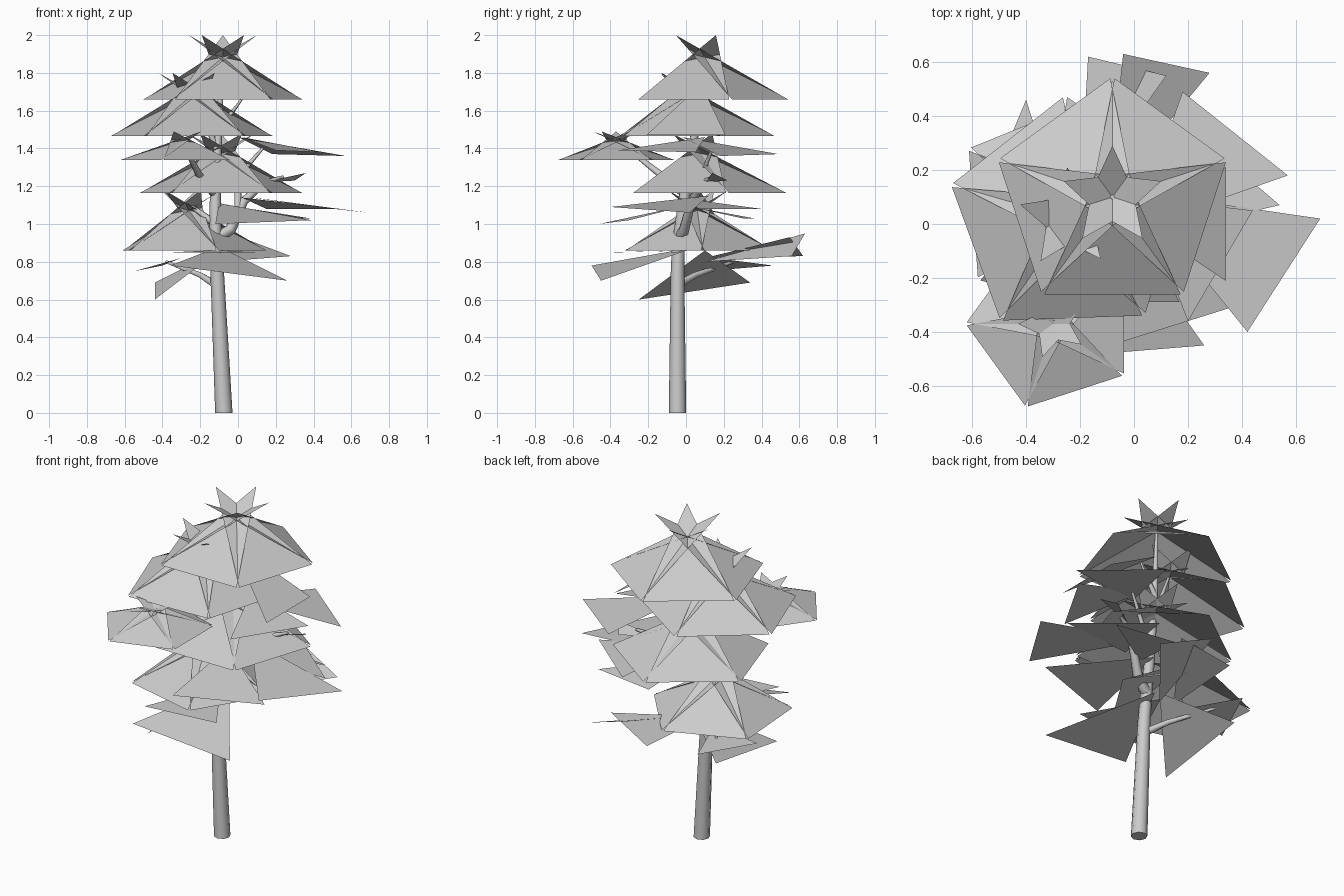
import bpy, bmesh
from math import cos, sin, radians
from mathutils import Vector


def finish(name, bm, smooth=False):
    me = bpy.data.meshes.new(name)
    bm.to_mesh(me)
    bm.free()
    ob = bpy.data.objects.new(name, me)
    bpy.context.collection.objects.link(ob)
    if smooth:
        for p in me.polygons:
            p.use_smooth = len(p.vertices) == 4
    return ob


def limb(name, path, sides=8):
    """Tapered tube through (x, y, z, radius) points."""
    bm = bmesh.new()
    pts = [Vector(p[:3]) for p in path]
    rings = []
    for i, p in enumerate(pts):
        d = (pts[min(i + 1, len(pts) - 1)] - pts[max(i - 1, 0)]).normalized()
        if i == 0 and p.z == 0:
            d = Vector((0, 0, 1))
        q = Vector((0, 0, 1)).rotation_difference(d)
        rings.append([bm.verts.new(p + q @ Vector((cos(a), sin(a), 0)) * path[i][3])
                      for a in (radians(360 * k / sides) for k in range(sides))])
    for a, b in zip(rings, rings[1:]):
        for k in range(sides):
            n = (k + 1) % sides
            bm.faces.new((a[k], a[n], b[n], b[k]))
    bm.faces.new(rings[0][::-1])
    bm.faces.new(rings[-1])
    return finish(name, bm, True)


def canopy(name, centre, r, bottom, top, phase, tip=0.19):
    """Five triangles on a pentagon, each tip crossing over the middle."""
    bm = bmesh.new()
    cx, cy = centre

    def at(deg, dist, z):
        a = radians(deg)
        return bm.verts.new((cx + dist * cos(a), cy + dist * sin(a), z))

    for k in range(5):
        a = phase + 72 * k
        bm.faces.new((at(a + 180, tip, top), at(a - 35, r, bottom), at(a + 35, r, bottom)))
    return finish(name, bm)


def leaves(name, tris):
    bm = bmesh.new()
    for t in tris:
        f = bm.faces.new([bm.verts.new(p) for p in t])
        f.normal_update()
        if f.normal.z < 0:
            f.normal_flip()
    return finish(name, bm)


# Trunk and branches
limb("trunk", [(-0.075, -0.045, 0, 0.046), (-0.11, -0.045, 0.74, 0.036),
               (-0.12, -0.04, 0.9, 0.034), (-0.12, 0.0, 1.2, 0.028),
               (-0.1, 0.06, 1.55, 0.018), (-0.08, 0.1, 1.89, 0.008)])
for i, path in enumerate([
    [(-0.11, -0.03, 0.93, 0.032), (-0.04, -0.01, 0.97, 0.03), (0.03, 0.03, 1.12, 0.024),
     (0.14, 0.09, 1.22, 0.016), (0.24, 0.14, 1.25, 0.008)],
    [(0.0, 0.01, 1.08, 0.02), (0.0, 0.08, 1.25, 0.016), (0.13, 0.14, 1.4, 0.008)],
    [(-0.12, -0.04, 0.68, 0.022), (-0.2, 0.05, 0.73, 0.016), (-0.38, 0.25, 0.8, 0.008)],
    [(-0.12, 0.0, 1.15, 0.022), (-0.2, -0.12, 1.25, 0.02), (-0.3, -0.36, 1.44, 0.008)],
    [(-0.12, -0.02, 1.0, 0.022), (-0.2, 0.0, 1.06, 0.015), (-0.27, 0.05, 1.11, 0.008)],
    [(-0.11, 0.04, 1.4, 0.018), (-0.18, 0.03, 1.55, 0.012), (-0.24, 0.02, 1.7, 0.007)],
    [(-0.1, 0.06, 1.5, 0.016), (0.02, 0.08, 1.66, 0.006)],
]):
    limb(f"branch_{i + 1}", path, 6)

# Drooping pentagonal foliage tiers
canopy("foliage_top", (-0.08, 0.1), 0.44, 1.66, 2.0, -90)
canopy("foliage_upper", (-0.24, 0.02), 0.45, 1.465, 1.8, -88)
canopy("foliage_front_left", (-0.3, -0.37), 0.32, 1.34, 1.49, -72, 0.13)
canopy("foliage_middle", (-0.09, 0.08), 0.45, 1.165, 1.48, -90)
canopy("foliage_lower_left", (-0.26, 0.06), 0.41, 0.86, 1.18, -104, 0.17)

# Loose leaves on the right and at the bottom
leaves("right_leaves", [
    [(-0.1, 0.08, 1.74), (0.34, -0.21, 1.47), (0.34, 0.21, 1.47)],
    [(0.0, -0.02, 1.46), (0.18, 0.49, 1.37), (0.57, 0.18, 1.36)],
    [(0.02, 0.1, 1.46), (0.20, -0.36, 1.39), (0.44, 0.05, 1.38)],
    [(0.0, 0.12, 1.15), (0.42, -0.40, 1.09), (0.69, 0.02, 1.06)],
    [(-0.1, 0.05, 1.11), (-0.12, -0.46, 1.0), (0.39, -0.3, 1.02)],
    [(0.02, -0.05, 1.14), (0.15, 0.40, 1.08), (0.54, 0.07, 1.08)],
    [(0.13, 0.1, 1.22), (0.36, 0.14, 1.27), (0.3, 0.22, 1.23)],
    [(-0.06, -0.02, 1.1), (0.0, 0.36, 1.03), (0.38, 0.30, 1.03)],
])
leaves("bottom_leaves", [
    [(-0.1, 0.06, 0.88), (-0.36, -0.50, 0.78), (0.26, -0.45, 0.70)],
    [(-0.1, 0.1, 0.86), (-0.44, -0.25, 0.60), (-0.44, 0.34, 0.69)],
    [(-0.1, 0.1, 0.80), (-0.04, 0.63, 0.95), (0.28, 0.56, 0.83)],
    [(-0.2, 0.1, 0.82), (-0.17, 0.62, 0.83), (0.12, 0.55, 0.93)],
    [(-0.3, 0.15, 0.82), (-0.55, 0.1, 0.75), (-0.4, 0.46, 0.78)],
    [(-0.15, 0.05, 0.86), (-0.35, -0.4, 0.85), (0.1, -0.35, 0.85)],
])
